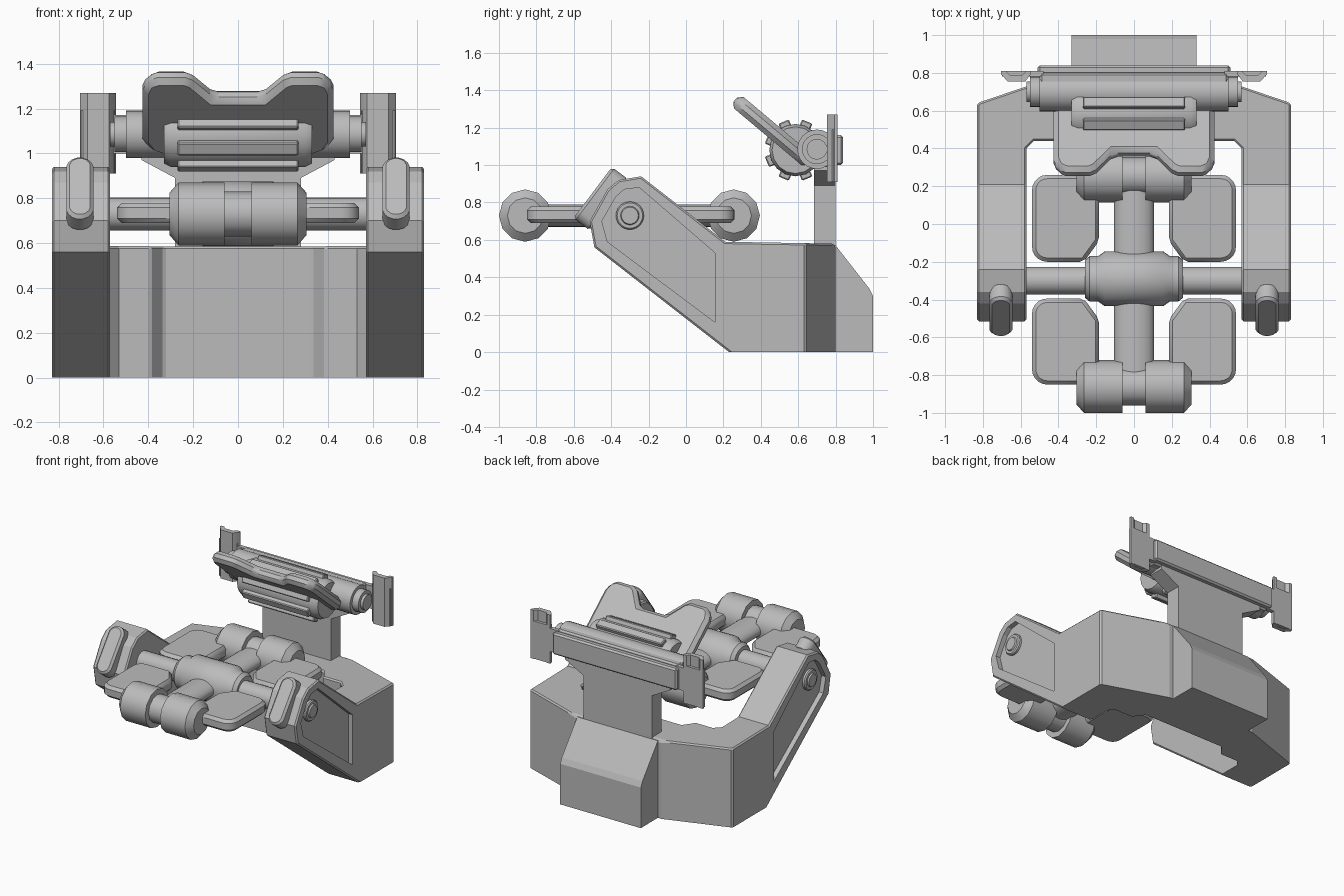
import bpy, bmesh, math
from mathutils import Matrix, Vector

if "Cube" in bpy.data.objects:
    bpy.data.objects.remove(bpy.data.objects["Cube"])

metal = bpy.data.materials.new("plain_grey")
metal.diffuse_color = (0.5, 0.5, 0.5, 1)
metal.use_nodes = True
metal.node_tree.nodes["Principled BSDF"].inputs["Base Color"].default_value = metal.diffuse_color


def finish(name, bm, smooth=True, bevel=0.0, segments=1):
    bmesh.ops.recalc_face_normals(bm, faces=bm.faces)
    me = bpy.data.meshes.new(name)
    bm.to_mesh(me)
    bm.free()
    me.materials.append(metal)
    ob = bpy.data.objects.new(name, me)
    bpy.context.collection.objects.link(ob)
    if bevel:
        m = ob.modifiers.new("bevel", 'BEVEL')
        m.width, m.segments, m.limit_method = bevel, segments, 'ANGLE'
        m.angle_limit = math.radians(35)
    if smooth:
        bpy.context.view_layer.objects.active = ob
        ob.select_set(True)
        bpy.ops.object.shade_smooth_by_angle(angle=math.radians(37))
        ob.select_set(False)
    return ob


def prism(name, pts, a, b, axis, **kw):
    """Extrude a 2D outline from a to b along an axis."""
    place = {'x': lambda p, d: (d, p[0], p[1]),
             'y': lambda p, d: (p[0], d, p[1]),
             'z': lambda p, d: (p[0], p[1], d)}[axis]
    bm = bmesh.new()
    lo = [bm.verts.new(place(p, a)) for p in pts]
    hi = [bm.verts.new(place(p, b)) for p in pts]
    bm.faces.new(lo)
    bm.faces.new(hi)
    for i in range(len(pts)):
        j = (i + 1) % len(pts)
        bm.faces.new((lo[i], lo[j], hi[j], hi[i]))
    return finish(name, bm, **kw)


def box(name, x0, x1, y0, y1, z0, z1, **kw):
    return prism(name, [(x0, y0), (x1, y0), (x1, y1), (x0, y1)], z0, z1, 'z', **kw)


def lathe_x(name, profile, y, z, sides, **kw):
    """Turn (x, radius) pairs about an axis parallel to x."""
    bm = bmesh.new()
    rings = [[bm.verts.new((x, y + r * math.cos(2 * math.pi * k / sides),
                            z + r * math.sin(2 * math.pi * k / sides)))
              for k in range(sides)] for x, r in profile]
    for p, q in zip(rings, rings[1:]):
        for k in range(sides):
            n = (k + 1) % sides
            bm.faces.new((p[k], p[n], q[n], q[k]))
    bm.faces.new(rings[0])
    bm.faces.new(rings[-1])
    return finish(name, bm, **kw)


def both(half):
    """Mirror a half profile or outline over x = 0."""
    return half + [(-x, v) for x, v in reversed(half)]


def boolean(ob, cutter, op):
    m = ob.modifiers.new(op.lower(), 'BOOLEAN')
    m.object, m.operation, m.solver = cutter, op, 'EXACT'
    cutter.hide_render = True
    cutter.hide_set(True)


# U-shaped frame: plan outline intersected with side profile
plan = both([(.36, .80), (.83, .64), (.83, -.52), (.57, -.52), (.57, .40),
             (.53, .44), (.39, .44), (.33, .52)])
side = [(.359, -.1), (-.49, .56), (-.515, .70), (-.42, .87), (-.36, .92), (-.24, .94),
        (.21, .59), (.78, .58), (.82, .56), (.82, -.1)]
frame = prism("frame", plan, -.1, 1.1, 'z', smooth=False)
boolean(frame, prism("frame_side_cutter", side, -1, 1, 'x', smooth=False), 'INTERSECT')
bev = frame.modifiers.new("bevel", 'BEVEL')
bev.width, bev.segments, bev.limit_method = .018, 1, 'ANGLE'
bev.angle_limit = math.radians(50)
# Flat underside with crisp edges
boolean(frame, box("floor_cutter", -2, 2, -2, 2, -.5, 0, smooth=False), 'DIFFERENCE')

# Recessed outer panels on the arms
panel = [(.155, .16), (-.42, .59), (-.45, .70), (-.375, .83), (-.33, .87), (-.25, .88),
         (.155, .53)]
for s in (-1, 1):
    cut = prism("panel_cutter", panel, s * .795, s * .9, 'x', smooth=False)
    boolean(frame, cut, 'DIFFERENCE')

# Rear block and upright post
prism("rear_block", [(.70, 0), (1, 0), (1, .30), (.98, .34), (.80, .57), (.70, .57)],
      -.33, .33, 'x', smooth=False)
prism("post", both([(.28, .5), (.28, .89), (.43, .97), (.43, 1.08)]),
      .685, .80, 'y', smooth=False)

# Upper cross tube with stepped ends and rear plate
lathe_x("upper_tube", both([(-.57, .045), (-.57, .055), (-.55, .055), (-.55, .08),
                            (-.50, .08), (-.50, .105)]), .70, 1.085, 24)
box("upper_tube_back", -.5, .5, .70, .80, .99, 1.175, smooth=False, bevel=.012)
box("rear_plate", -.51, .51, .79, .84, 1.0, 1.16, smooth=False, bevel=.012)

# Arms, fingers and side brackets, one of each per side
for s, word in ((-1, "left"), (1, "right")):
    cup = [(.545, .81), (.545, .795), (.575, .755), (.67, .755), (.705, .795), (.705, .81),
           (.68, .81), (.66, .79), (.59, .79), (.57, .81)]
    prism(word + "_bracket", [(s * x, y) for x, y in cup], .91, 1.27, 'z')
    box(word + "_bracket_fill", s * .55, s * .70, .78, .81, .912, 1.19, smooth=False)
    box(word + "_bracket_web", s * .48, s * .56, .78, .81, 1.0, 1.17, smooth=False)
    # Rounded finger lying on the slanted arm tip
    pts = []
    for k in range(16):
        a = 2 * math.pi * (k + .5) / 16
        pts.append((.062 * math.cos(a), .062 * math.sin(a) + math.copysign(.11, math.sin(a))))
    finger = prism(word + "_finger", pts, -.055, .055, 'y', bevel=.015)
    finger.matrix_world = (Matrix.Translation((s * .705, -.455, .82))
                           @ Matrix.Rotation(-math.radians(37), 4, 'X'))
    # Pivot boss inside the arm recess
    lathe_x(word + "_pivot", [(s * .77, .075), (s * .81, .075), (s * .818, .068),
                              (s * .818, .05), (s * .828, .045)], -.30, .73, 24)

# Main cross shaft and central hub
lathe_x("cross_shaft", [(-.60, .073), (.60, .073)], -.30, .73, 24)
lathe_x("centre_hub", both([(-.26, .075), (-.26, .10), (-.235, .12), (-.19, .12),
                            (-.155, .145)]), -.29, .73, 24)

# Spine joining both rollers
spine = [(.105 * math.cos(math.pi * k / 12), .73 + .06 * math.sin(math.pi * k / 12))
         for k in range(24)]
prism("spine", spine, -.86, .25, 'y')

# Grooved rollers
for y, word in ((-.86, "front"), (.255, "rear")):
    lathe_x(word + "_roller", both([(-.305, .095), (-.265, .14), (-.06, .14), (-.06, .10)]),
            y, .73, 12)


# Four flat pads: rounded outside, chamfered towards the hub
def pad(name, s, y0, y1, hub_at_top):
    x0, x1, r = .185, .54, .08
    pts = []
    for cx, cy, a0 in ((x1 - r, y0 + r, -90), (x1 - r, y1 - r, 0)):
        for k in range(6):
            a = math.radians(a0 + 18 * k)
            pts.append((cx + r * math.cos(a), cy + r * math.sin(a)))
    top, low = ((.08, .11), (.05, .05)) if hub_at_top else ((.08, .09), (.08, .11))
    pts += [(x0 + top[0], y1), (x0, y1 - top[1]), (x0, y0 + low[1]), (x0 + low[0], y0)]
    prism(name, [(s * x, y) for x, y in pts], .69, .778, 'z', bevel=.02)


for s, word in ((-1, "left"), (1, "right")):
    pad("front_%s_pad" % word, s, -.85, -.395, True)
    pad("rear_%s_pad" % word, s, -.20, .26, False)

# Tilted two-lobed plate; local z runs up the slope
lobes = both([(.11, .39), (.20, .505), (.235, .525), (.36, .525), (.405, .50), (.425, .44),
              (.425, .10), (.39, .03), (.33, 0)])
plate = prism("lobed_plate", lobes, -.04, .04, 'y', bevel=.025)
plate.matrix_world = (Matrix.Translation((0, .665, 1.012))
                      @ Matrix.Rotation(math.radians(50), 4, 'X'))

# Ribbed drum around the plate's lower end
DY, DZ = .585, 1.08
lathe_x("drum", both([(-.33, .11), (-.33, .125), (-.30, .14)]), DY, DZ, 16)
for k in range(8):
    a = math.radians(22.5 + 45 * k)
    rib = box("drum_rib_%d" % (k + 1), -.27, .27, .10, .165, -.03, .03,
              smooth=False, bevel=.006)
    rib.matrix_world = Matrix.Translation((0, DY, DZ)) @ Matrix.Rotation(a, 4, 'X')
